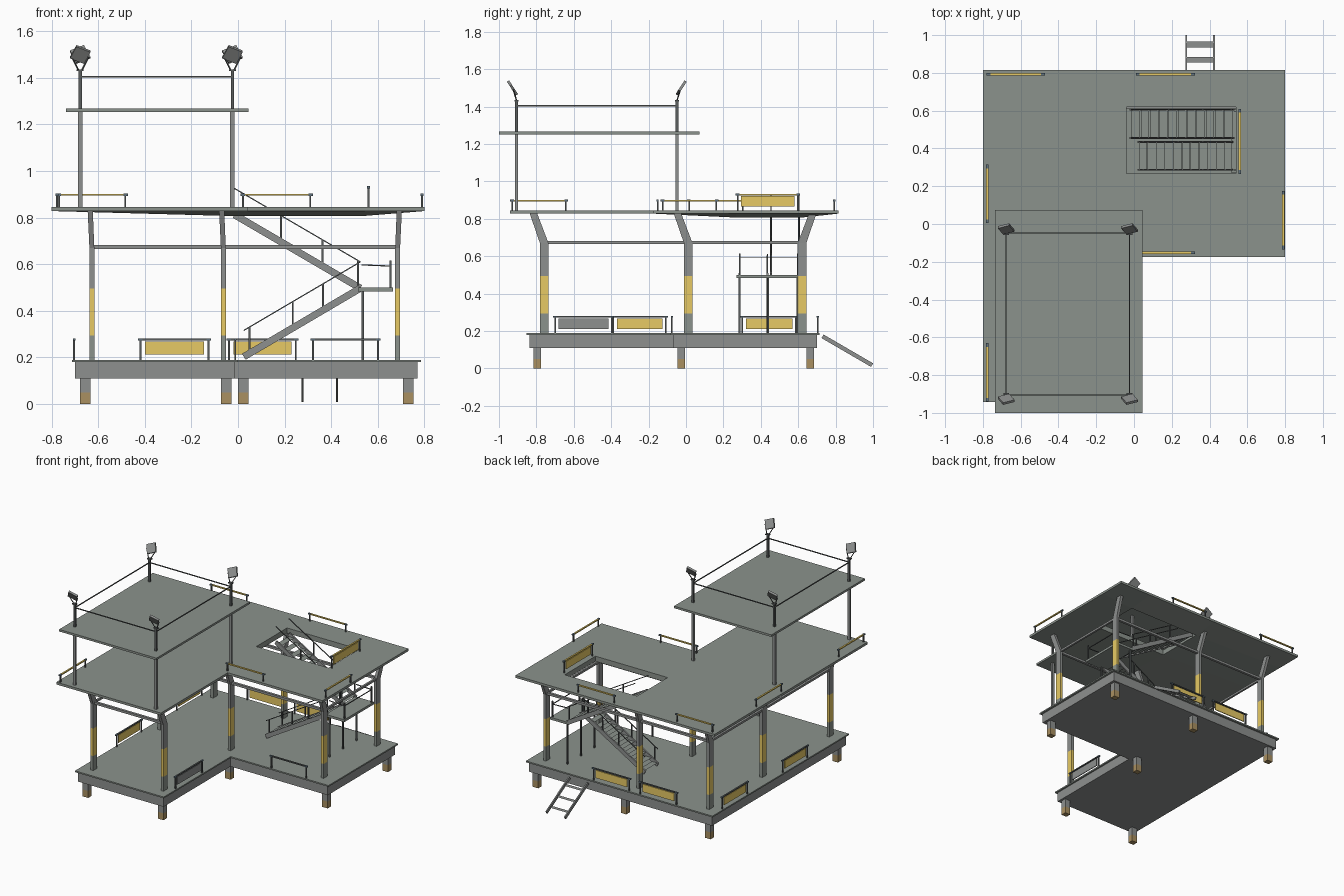
import bpy, bmesh, math
from mathutils import Vector, Matrix

if "Cube" in bpy.data.objects:
    bpy.data.objects.remove(bpy.data.objects["Cube"])


def mat(name, c):
    m = bpy.data.materials.new(name)
    m.diffuse_color = (*c, 1)
    m.use_nodes = True
    m.node_tree.nodes["Principled BSDF"].inputs["Base Color"].default_value = m.diffuse_color
    return m


DECK = mat("deck grey", (0.26, 0.29, 0.265))
STEEL = mat("steel grey", (0.27, 0.28, 0.275))
DARK = mat("dark post grey", (0.10, 0.11, 0.11))
YEL = mat("safety yellow", (0.80, 0.59, 0.13))
RUST = mat("foot brown", (0.40, 0.28, 0.12))
BLUE = mat("blue grey", (0.12, 0.17, 0.21))


def finish(name, bm, mats):
    bmesh.ops.recalc_face_normals(bm, faces=bm.faces[:])
    me = bpy.data.meshes.new(name)
    bm.to_mesh(me)
    bm.free()
    for m in mats:
        me.materials.append(m)
    ob = bpy.data.objects.new(name, me)
    bpy.context.collection.objects.link(ob)
    return ob


def loft(name, rings, mats, idx=None):
    """Join rings of points into a closed tube; idx gives a material per segment."""
    bm = bmesh.new()
    rs = [[bm.verts.new(p) for p in r] for r in rings]
    n = len(rs[0])
    for k in range(len(rs) - 1):
        for i in range(n):
            j = (i + 1) % n
            f = bm.faces.new((rs[k][i], rs[k][j], rs[k + 1][j], rs[k + 1][i]))
            f.material_index = idx[k] if idx else 0
    bm.faces.new(rs[0][::-1]).material_index = idx[0] if idx else 0
    if len(rs) > 1:
        bm.faces.new(rs[-1]).material_index = idx[-1] if idx else 0
    return finish(name, bm, mats)


def ring(x, y, z, w, d):
    return [(x + sx * w / 2, y + sy * d / 2, z) for sx, sy in ((-1, -1), (1, -1), (1, 1), (-1, 1))]


def box(name, x0, x1, y0, y1, z0, z1, m):
    c = ((x0 + x1) / 2, (y0 + y1) / 2)
    return loft(name, [ring(*c, z, x1 - x0, y1 - y0) for z in (z0, z1)], [m])


def sheet(name, x0, x1, y0, y1, z, m):
    """Single flat face."""
    ob = loft(name, [ring((x0 + x1) / 2, (y0 + y1) / 2, z, x1 - x0, y1 - y0)], [m])
    if ob.data.polygons[0].normal.z < 0:
        ob.data.flip_normals()
    return ob


def bar(name, a, b, w, h, m):
    """Box beam from a to b: w wide sideways, h tall."""
    a, b = Vector(a), Vector(b)
    d = (b - a).normalized()
    s = d.cross(Vector((0, 0, 1)))
    s = s.normalized() if s.length > 1e-4 else Vector((1, 0, 0))
    u = s.cross(d)
    q = [s * i * w / 2 + u * j * h / 2 for i, j in ((-1, -1), (1, -1), (1, 1), (-1, 1))]
    return loft(name, [[p + o for o in q] for p in (a, b)], [m])


def slab(name, xs, ys, skip, z0, z1, m, dip=None):
    """Plate from grid cells minus skipped ones; dip=(x0,x1,y0,y1,z) lowers the underside there."""
    bm = bmesh.new()
    v = {(i, j): bm.verts.new((x, y, z1)) for i, x in enumerate(xs) for j, y in enumerate(ys)}
    for i in range(len(xs) - 1):
        for j in range(len(ys) - 1):
            if (i, j) not in skip:
                bm.faces.new((v[i, j], v[i + 1, j], v[i + 1, j + 1], v[i, j + 1]))
    bmesh.ops.delete(bm, geom=[w for w in bm.verts if not w.link_faces], context='VERTS')
    low = bmesh.ops.extrude_face_region(bm, geom=bm.faces[:], use_keep_orig=True)["geom"]
    for w in low:
        if isinstance(w, bmesh.types.BMVert):
            w.co.z = z0
            if dip and dip[0] - .001 <= w.co.x <= dip[1] + .001 and dip[2] - .001 <= w.co.y <= dip[3] + .001:
                w.co.z = dip[4]
    return finish(name, bm, [m])


# Lower floor: L-shaped base and cover plate
slab("lower_base", [-.70, -.012, .77], [-.838, -.07, .70], {(1, 0)}, .11, .18, STEEL)
slab("lower_plate", [-.713, .0, .785], [-.852, -.083, .715], {(1, 0)}, .18, .19, DECK)

# Upper floor with a stair opening whose underside sags towards the hole
slab("upper_floor", [-.80, -.04, .04, .54, .80], [-.942, -.174, .267, .62, .815],
     {(2, 0), (3, 0), (1, 2), (2, 2)}, .828, .845, DECK, (-.04, .54, .267, .62, .807))

# Lookout roof
box("roof_platform", -.737, .045, -1.0, .073, 1.252, 1.267, DECK)

# Feet
for x, y in ((-.655, -.795), (-.05, -.795), (-.05, -.025), (.73, -.025),
             (-.655, .665), (.022, .665), (.73, .665)):
    loft("foot", [ring(x, y, z, .044, .04) for z in (0, .05, .115)], [RUST, STEEL], [0, 1])

# Bent columns with yellow band
for x, y in ((-.627, -.758), (-.063, -.758), (-.627, .012), (-.063, .012), (.685, .012),
             (-.627, .62), (-.063, .62), (.685, .62)):
    s = 1 if y > .3 else -1
    dx = .007 if x > .0 else -.007
    rings = [ring(x, y, z, .021, .046) for z in (.19, .295, .495, .67)]
    rings.append(ring(x + dx, y + s * .058, .83, .022, .04))
    loft("column", rings, [DECK, YEL, STEEL], [0, 1, 2, 2])

# Tie beams between columns
for y, x1 in ((-.758, -.063), (.012, .685), (.62, .685)):
    bar("tie_beam_x", (-.627, y, .674), (x1, y, .674), .018, .017, STEEL)
for x, y0 in ((-.627, -.758), (.685, .012)):
    bar("tie_beam_y", (x, y0, .674), (x, .62, .674), .014, .015, STEEL)


# Railings: two posts, a top rail with end caps and an optional panel
def railing(a, b, z, h, rail, panel=None):
    a, b = Vector((*a, z)), Vector((*b, z))
    up, d = Vector((0, 0, h)), (b - a).normalized()
    for p in (a + d * .012, b - d * .012):
        bar("railing_post", p, p + up, .008, .008, DARK)
    bar("railing_bar", a + up + d * .02, b + up - d * .02, .011, .008, rail)
    for p, q in ((a, a + d * .02), (b, b - d * .02)):
        bar("railing_cap", p + up, q + up, .012, .009, BLUE)
    if panel:
        mid = Vector((0, 0, h - .037))
        bar("railing_panel", a + d * .03 + mid, b - d * .03 + mid, .006, .056, panel)


for a, b in (((-.78, .793), (-.472, .793)), ((.01, .793), (.322, .793)),
             ((-.777, .005), (-.777, .315)), ((-.777, -.94), (-.777, -.63)),
             ((.79, -.135), (.79, .175)), ((.01, -.152), (.322, -.152))):
    railing(a, b, .845, .053, YEL)
railing((.56, .265), (.56, .61), .845, .085, YEL, YEL)
for a, b, p in (((-.43, .705), (-.115, .705), YEL), ((-.05, .705), (.26, .705), YEL),
                ((-.703, -.40), (-.703, -.095), YEL), ((-.703, .29), (-.703, .60), YEL),
                ((-.012, -.712), (-.012, -.385), STEEL), ((.31, -.075), (.612, -.075), None)):
    railing(a, b, .19, .087, DARK, p)

# Lookout posts, wires and floodlights
PX, PY = (-.677, -.024), (-.906, -.048)
for x in PX:
    bar("lookout_wire", (x, PY[0], 1.405), (x, PY[1], 1.405), .006, .006, DARK)
    for y in PY:
        bar("lookout_post", (x, y, .845), (x, y, 1.262), .019, .015, STEEL)
        bar("lookout_post_top", (x, y, 1.26), (x, y, 1.432), .014, .014, DARK)
        s = 1 if y > -.5 else -1
        box("lamp_foot", x - .015, x + .015, y - .01, y + .01, 1.428, 1.436, DARK)
        for k in (-1, 1):
            bar("lamp_bracket", (x + k * .008, y, 1.434), (x + k * .036, y + s * .018, 1.49), .005, .005, DARK)
        lamp = box("floodlight", -.033, .033, -.007, .007, -.033, .033, STEEL)
        lamp.matrix_world = (Matrix.Translation((x, y + s * .022, 1.5))
                             @ Matrix.Rotation(-s * math.radians(33), 4, 'X')
                             @ Matrix.Rotation(-s * math.radians(25), 4, 'Y'))
for y in PY:
    bar("lookout_wire", (PX[0], y, 1.405), (PX[1], y, 1.405), .006, .006, DARK)


# Stair flights: stringers, thin treads, handrails
def flight(p, q, y0, y1, posts):
    (xa, za), (xb, zb) = p, q
    for y in (y0, y1):
        bar("stair_stringer", (xa, y, za), (xb, y, zb), .01, .03, STEEL)
        bar("stair_handrail", (xa, y, za + .113), (xb, y, zb + .113), .005, .005, DARK)
        for t in posts:
            x, z = xa + (xb - xa) * t, za + (zb - za) * t
            bar("stair_handrail_post", (x, y, z), (x, y, z + .113), .008, .008, DARK)
    for i in range(11):
        t = (i + .5) / 11
        x, z = xa + (xb - xa) * t, za + (zb - za) * t
        sheet("stair_tread", x - .022, x + .022, y0, y1, z, DECK)


flight((.025, .203), (.525, .497), .287, .435, (.05, .42, .68, .98))
flight((.525, .497), (-.015, .812), .455, .605, (.02, .3, .63))
box("stair_landing", .515, .665, .27, .61, .483, .5, DECK)
for y in (.287, .44, .597):
    bar("landing_leg", (.535, y, .19), (.535, y, .484), .01, .01, DARK)
for y in (.287, .597):
    bar("landing_rail_post", (.655, y, .5), (.655, y, .615), .009, .009, DARK)
    bar("landing_rail_side", (.53, y, .597), (.655, y, .592), .005, .005, DARK)
bar("landing_rail_end", (.655, .287, .592), (.655, .597, .592), .005, .005, DARK)

# Entry ladder at the back
for x in (.276, .424):
    bar("ladder_rail", (x, .73, .172), (x, .995, .018), .009, .022, STEEL)
for y in (.785, .87, .95):
    sheet("ladder_rung", .276, .424, y - .015, y + .015, .172 - (y - .73) * .58, STEEL)
